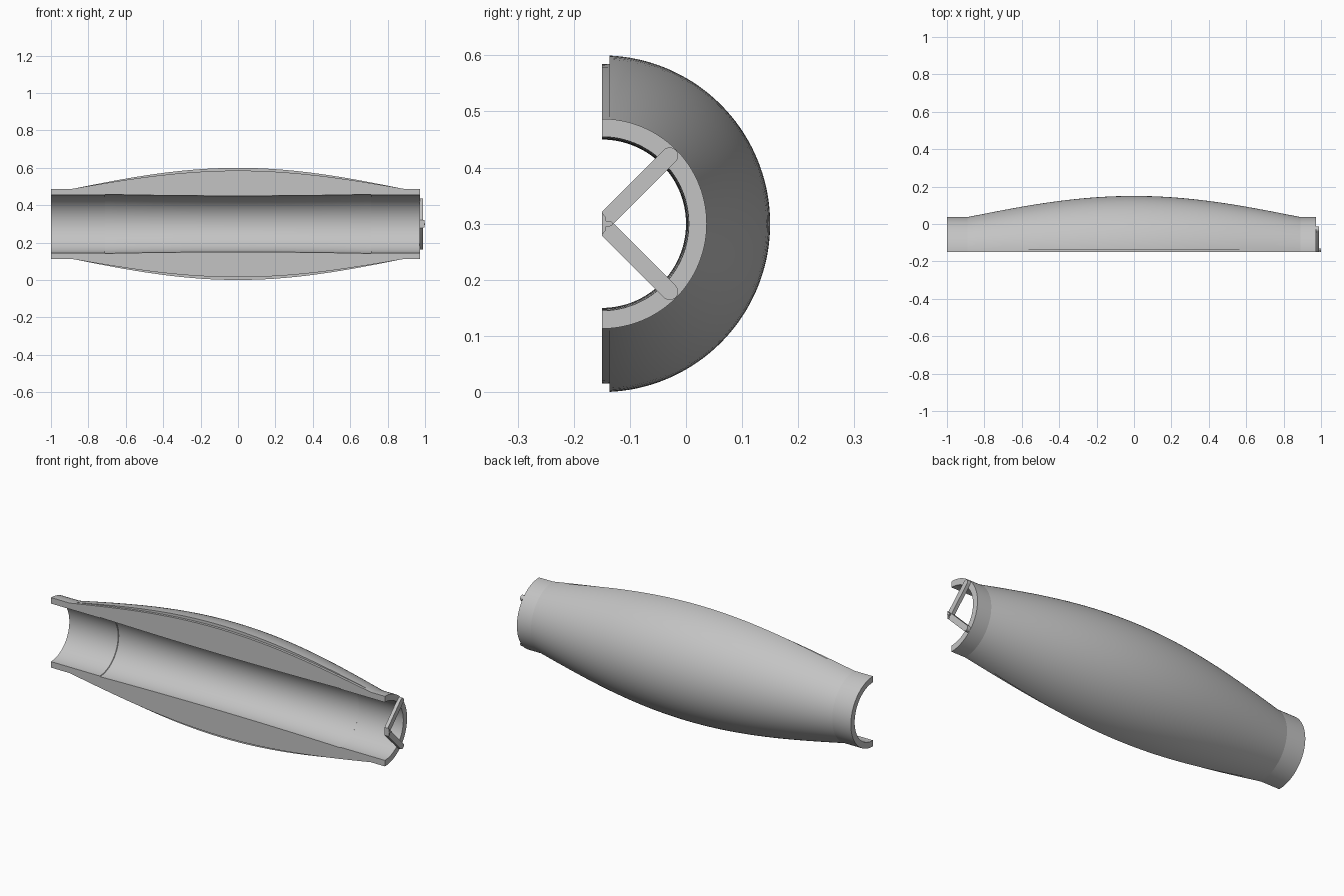
import bpy
import bmesh
from math import cos, sin, pi, radians

cube = bpy.data.objects.get("Cube")
if cube:
    bpy.data.objects.remove(cube, do_unlink=True)

AXIS_Y, AXIS_Z = -0.15, 0.3      # axis of revolution, parallel to x
X0, X1 = -1.0, 0.973             # body ends
BULGE = 0.89                     # half length of the bulged part
COLLAR_R, BORE_R = 0.187, 0.155
STEPS, SEGMENTS = 36, 72

grey = bpy.data.materials.new("light grey")
grey.use_nodes = True
colour = (0.55, 0.55, 0.55, 1)
grey.diffuse_color = colour
bsdf = grey.node_tree.nodes["Principled BSDF"]
bsdf.inputs["Base Color"].default_value = colour
bsdf.inputs["Roughness"].default_value = 0.6


def finish(bm, name, angle):
    bmesh.ops.recalc_face_normals(bm, faces=bm.faces)
    mesh = bpy.data.meshes.new(name)
    bm.to_mesh(mesh)
    bm.free()
    mesh.materials.append(grey)
    obj = bpy.data.objects.new(name, mesh)
    bpy.context.collection.objects.link(obj)
    bpy.ops.object.select_all(action='DESELECT')
    obj.select_set(True)
    bpy.context.view_layer.objects.active = obj
    bpy.ops.object.shade_smooth_by_angle(angle=radians(angle))
    return obj


def bulge_curve(height):
    """Profile points (x, radius) swelling from the collar radius."""
    xs = [BULGE * (2 * i / STEPS - 1) for i in range(STEPS + 1)]
    return [(x, COLLAR_R + height * cos(pi / 2 * x / BULGE)) for x in xs]


def half_revolve(profile):
    """Sweep a closed profile half a turn around the back, with flat caps."""
    bm = bmesh.new()
    rings = []
    for s in range(SEGMENTS + 1):
        a = pi * s / SEGMENTS
        rings.append([bm.verts.new((x, AXIS_Y + r * sin(a), AXIS_Z + r * cos(a)))
                      for x, r in profile])
    n = len(profile)
    for a, b in zip(rings, rings[1:]):
        for i in range(n):
            j = (i + 1) % n
            bm.faces.new((a[i], a[j], b[j], b[i]))
    bm.faces.new(rings[0])
    bm.faces.new(rings[-1])
    return bm


# Core: collars, bore with a slightly waisted liner, and inner bulge
liner = [(x, 0.150 + 0.008 * (x / 0.71) ** 2)
         for x in [0.71 * (1 - i / 8) for i in range(17)]]
core = ([(X0, BORE_R), (X0, COLLAR_R)] + bulge_curve(0.098)
        + [(X1, COLLAR_R), (X1, BORE_R), (0.712, BORE_R)]
        + liner + [(-0.712, BORE_R)])
finish(half_revolve(core), "core_half", 7)

# Outer skin, its cut edge set back from the front face of the core
outer = bulge_curve(0.113)
inner = bulge_curve(0.096)[1:-1]
bm = half_revolve(outer + inner[::-1])
cut = bmesh.ops.bisect_plane(bm, geom=bm.verts[:] + bm.edges[:] + bm.faces[:],
                             plane_co=(0, -0.136, 0), plane_no=(0, -1, 0),
                             clear_outer=True)
rim = [e for e in cut["geom_cut"] if isinstance(e, bmesh.types.BMEdge)]
bmesh.ops.edgeloop_fill(bm, edges=rim)
finish(bm, "outer_skin", 7)


def plate(name, outline, x0, x1):
    """Extrude a (y, z) outline along x."""
    bm = bmesh.new()
    face = bm.faces.new([bm.verts.new((x0, y, z)) for y, z in outline])
    ext = bmesh.ops.extrude_face_region(bm, geom=[face])
    bmesh.ops.translate(bm, vec=(x1 - x0, 0, 0),
                        verts=[v for v in ext["geom"]
                               if isinstance(v, bmesh.types.BMVert)])
    return finish(bm, name, 30)


# Two round-ended bracket arms across the left collar, cut off at the front
HALF = 0.015
reach = HALF * 2 ** 0.5
tip_y, offset = -0.029, 0.121
for name, side in (("upper_arm", 1), ("lower_arm", -1)):
    outline = [(AXIS_Y, AXIS_Z + side * reach), (AXIS_Y, AXIS_Z),
               (AXIS_Y + reach, AXIS_Z)]
    for i in range(13):
        a = -pi / 4 + pi * i / 12
        outline.append((tip_y + HALF * cos(a),
                        AXIS_Z + side * (offset + HALF * sin(a))))
    plate(name, outline, X1 - 0.002, 0.990)

# Small pivot nub where the arms meet
ring = [2 * pi * i / 24 for i in range(24)]
plate("pivot_nub", [(-0.14 + 0.01 * cos(a), AXIS_Z + 0.005 * sin(a)) for a in ring],
      0.985, 1.0)
plate("pivot_block", [(-0.15, 0.28), (-0.143, 0.288), (-0.143, 0.312), (-0.15, 0.32)],
      X1, 0.998)
